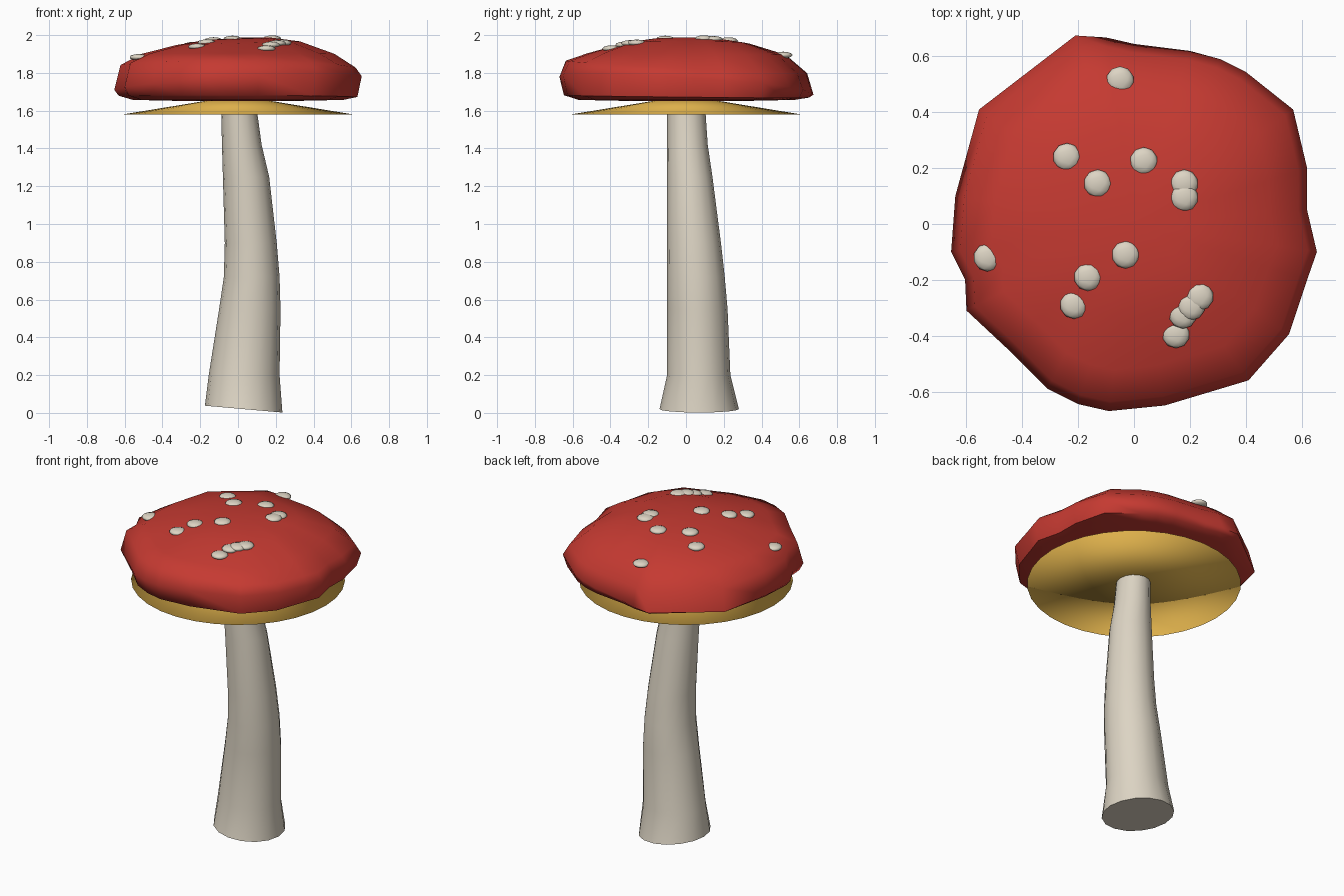
import bpy, bmesh, math
from mathutils import Vector
from mathutils.bvhtree import BVHTree

cube = bpy.data.objects.get("Cube")
if cube:
    bpy.data.objects.remove(cube, do_unlink=True)


def material(name, rgb):
    m = bpy.data.materials.new(name)
    m.use_nodes = True
    m.diffuse_color = (*rgb, 1)
    bsdf = m.node_tree.nodes["Principled BSDF"]
    bsdf.inputs["Base Color"].default_value = (*rgb, 1)
    bsdf.inputs["Roughness"].default_value = 0.8
    return m


red = material("cap red", (0.56, 0.042, 0.031))
cream = material("stem cream", (0.72, 0.66, 0.55))
yellow = material("gill yellow", (0.72, 0.43, 0.07))


def finish(name, bm, mat, sharp_angle=None):
    """Turn a bmesh into a smooth-shaded object."""
    bmesh.ops.recalc_face_normals(bm, faces=bm.faces)
    for f in bm.faces:
        f.smooth = True
    mesh = bpy.data.meshes.new(name)
    bm.to_mesh(mesh)
    bm.free()
    obj = bpy.data.objects.new(name, mesh)
    bpy.context.collection.objects.link(obj)
    mesh.materials.append(mat)
    if sharp_angle:
        bpy.ops.object.select_all(action='DESELECT')
        obj.select_set(True)
        bpy.context.view_layer.objects.active = obj
        bpy.ops.object.shade_smooth_by_angle(angle=math.radians(sharp_angle))
    return obj


def bridge(bm, rings):
    """Skin consecutive rings of vertices with quads."""
    for a, b in zip(rings, rings[1:]):
        n = len(a)
        for i in range(n):
            j = (i + 1) % n
            bm.faces.new((a[i], a[j], b[j], b[i]))


def fan(bm, ring, centre):
    """Close a ring with triangles to a centre point."""
    c = bm.verts.new(centre)
    for i in range(len(ring)):
        bm.faces.new((ring[i - 1], ring[i], c))


# Stem: leaning, flared at the foot (z, min x, max x, min y, max y)
stem_sections = [
    (0.02, -0.175, 0.235, -0.14, 0.28),
    (0.2, -0.155, 0.22, -0.1, 0.235),
    (0.55, -0.1, 0.225, -0.1, 0.22),
    (0.72, -0.075, 0.22, -0.1, 0.205),
    (0.9, -0.07, 0.205, -0.1, 0.185),
    (1.25, -0.08, 0.165, -0.1, 0.14),
    (1.42, -0.085, 0.125, -0.1, 0.115),
    (1.64, -0.09, 0.095, -0.1, 0.1),
]
bm = bmesh.new()
rings = []
for k, (z, x0, x1, y0, y1) in enumerate(stem_sections):
    ring = []
    for i in range(16):
        a = math.tau * i / 16
        x = (x0 + x1) / 2 + (x1 - x0) / 2 * math.cos(a)
        y = (y0 + y1) / 2 + (y1 - y0) / 2 * math.sin(a)
        tilt = -0.018 * math.cos(a) if k == 0 else 0
        ring.append(bm.verts.new((x, y, z + tilt)))
    rings.append(ring)
bridge(bm, rings)
bm.faces.new(rings[0])
bm.faces.new(rings[-1])
finish("stem", bm, cream, 50)

# Gills: shallow closed cone under the cap
bm = bmesh.new()
bmesh.ops.create_cone(bm, cap_ends=True, cap_tris=True, segments=32,
                      radius1=0.61, radius2=0, depth=0.1)
bmesh.ops.translate(bm, verts=bm.verts, vec=(0, 0, 1.63))
finish("gills", bm, yellow)

# Cap: irregular rim outline, scaled into rings from underside to crown
outline = [
    (-0.21, 0.675), (-0.1, 0.668), (0, 0.645), (0.2, 0.62), (0.31, 0.59),
    (0.4, 0.545), (0.57, 0.41), (0.62, 0.2), (0.62, 0.05), (0.655, -0.1),
    (0.62, -0.2), (0.555, -0.395), (0.41, -0.56), (0.11, -0.65),
    (-0.09, -0.67), (-0.2, -0.645), (-0.31, -0.59), (-0.45, -0.45),
    (-0.6, -0.31), (-0.605, -0.2), (-0.655, -0.1), (-0.64, 0.1),
    (-0.555, 0.41),
]
# (scale, height, slope along x, slope along y)
levels = [
    (0.5, 1.652, 0, 0),
    (0.85, 1.657, 0, 0),
    (0.965, 1.675, -0.005, -0.01),
    (1.0, 1.74, 0.055, -0.065),
    (0.95, 1.83, -0.01, -0.05),
    (0.78, 1.9, 0, -0.005),
    (0.5, 1.957, 0.015, 0),
    (0.27, 1.98, 0.01, 0),
]
bm = bmesh.new()
rings = [[bm.verts.new((x * s, y * s, z + sx * x + sy * y)) for x, y in outline]
         for s, z, sx, sy in levels]
bridge(bm, rings)
fan(bm, rings[0], (0, 0, 1.65))
fan(bm, rings[-1], (0, 0, 1.986))
bmesh.ops.recalc_face_normals(bm, faces=bm.faces)
surface = BVHTree.FromBMesh(bm)
finish("cap", bm, red, 60)

# Spots: flattened blobs dropped onto the cap
spots = [
    (-0.05, 0.515), (-0.24, 0.24), (-0.13, 0.145), (0.035, 0.225),
    (0.18, 0.145), (0.18, 0.095), (-0.525, -0.12), (-0.03, -0.11),
    (-0.165, -0.19), (-0.215, -0.29), (0.235, -0.26), (0.205, -0.295),
    (0.175, -0.325), (0.15, -0.395),
]
for n, (x, y) in enumerate(spots):
    hit = surface.ray_cast(Vector((x, y, 3)), Vector((0, 0, -1)))[0]
    bm = bmesh.new()
    bmesh.ops.create_icosphere(bm, subdivisions=2, radius=0.05)
    bmesh.ops.scale(bm, verts=bm.verts, vec=(1, 1, 0.36))
    bmesh.ops.translate(bm, verts=bm.verts, vec=hit + Vector((0, 0, -0.002)))
    finish(f"spot_{n + 1}", bm, cream)
